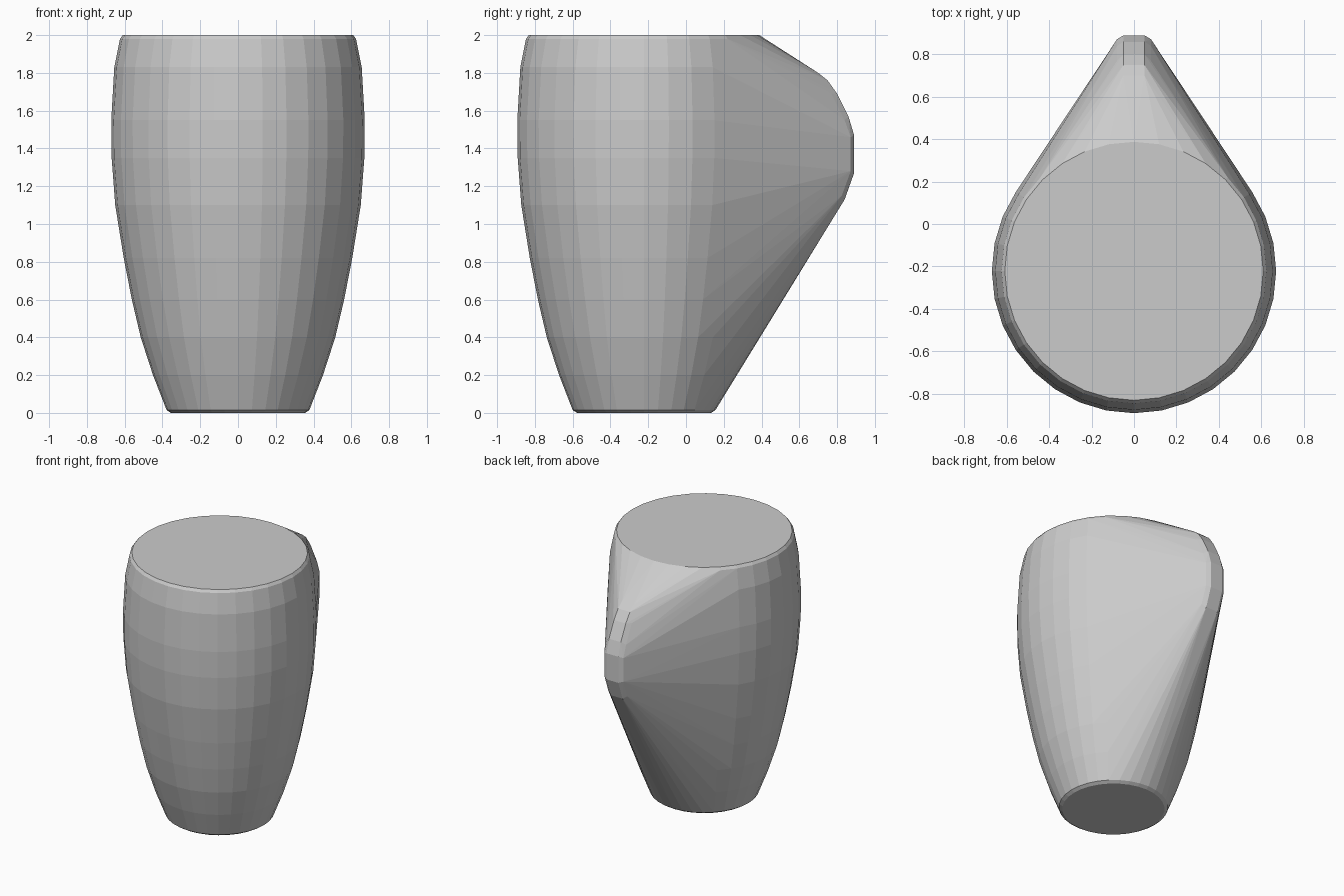
import bpy, bmesh
from math import sin, cos, pi, radians

if "Cube" in bpy.data.objects:
    bpy.data.objects.remove(bpy.data.objects["Cube"])

SIDES, CENTRE_Y = 32, -0.222

# Cup profile: radius, height
CUP = [(0.355, 0), (0.378, 0.015), (0.45, 0.2), (0.515, 0.4), (0.562, 0.6),
       (0.605, 0.82), (0.65, 1.1), (0.669, 1.35), (0.671, 1.55),
       (0.655, 1.83), (0.625, 1.98), (0.61, 2.0)]

# Handle ridge: y, z, and the slightly lower, wider shoulder beside it
RIDGE = [(0.70, 1.80), (0.75, 1.76), (0.80, 1.69), (0.86, 1.57),
         (0.89, 1.47), (0.89, 1.27), (0.84, 1.13)]
SHOULDER = [(0.69, 1.78), (0.77, 1.69), (0.84, 1.55), (0.872, 1.46),
            (0.872, 1.28), (0.825, 1.15)]

bm = bmesh.new()

# Rings of the round body
for r, z in CUP:
    for i in range(SIDES):
        a = 2 * pi * i / SIDES
        bm.verts.new((r * cos(a), CENTRE_Y + r * sin(a), z))

# Mirrored handle outline
for half_width, path in ((0.05, RIDGE), (0.08, SHOULDER)):
    for y, z in path:
        for side in (-1, 1):
            bm.verts.new((side * half_width, y, z))

# Stretch one tight skin around body and handle
hull = bmesh.ops.convex_hull(bm, input=bm.verts[:])
loose = {g for g in hull["geom_interior"] + hull["geom_unused"]
         if isinstance(g, bmesh.types.BMVert)}
bmesh.ops.delete(bm, geom=list(loose), context='VERTS')
bmesh.ops.dissolve_limit(bm, angle_limit=radians(0.5),
                         verts=bm.verts[:], edges=bm.edges[:])
bmesh.ops.recalc_face_normals(bm, faces=bm.faces[:])

mesh = bpy.data.meshes.new("mug_hull")
bm.to_mesh(mesh)
bm.free()
mug = bpy.data.objects.new("mug_hull", mesh)
bpy.context.collection.objects.link(mug)
